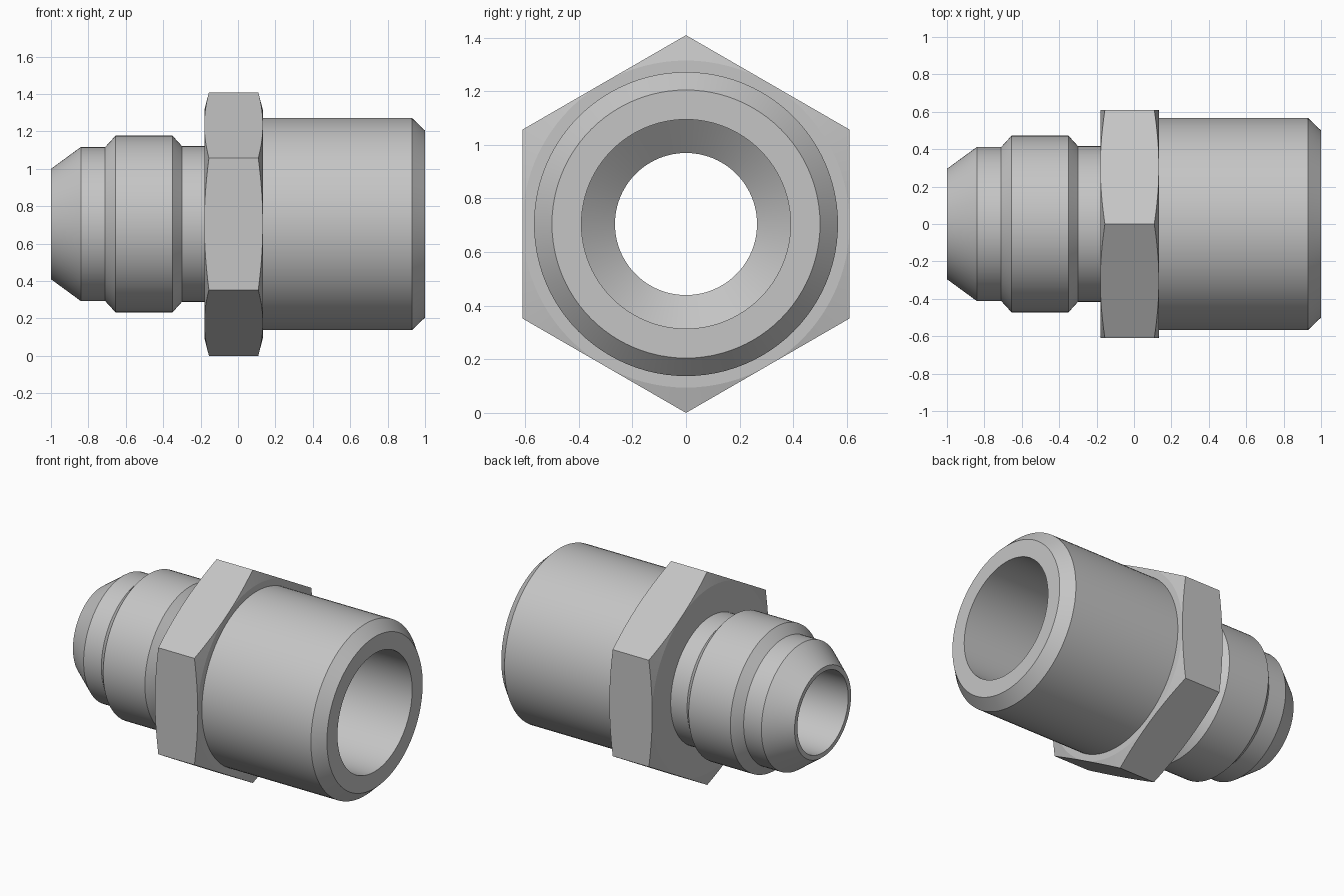
import bpy, bmesh, math

if "Cube" in bpy.data.objects:
    bpy.data.objects.remove(bpy.data.objects["Cube"])

SEGMENTS = 96
FLAT = 0.61                                  # hexagon centre to flat
AXIS_Z = FLAT / math.cos(math.radians(30))   # hexagon rests on a corner

steel = bpy.data.materials.new("steel grey")
steel.diffuse_color = (0.56, 0.56, 0.56, 1)
steel.use_nodes = True
steel.node_tree.nodes["Principled BSDF"].inputs["Base Color"].default_value = steel.diffuse_color


def hex_radius(a):
    """Distance to the hexagon outline, with flats facing +-y."""
    s = math.radians(60)
    return FLAT / math.cos((a + s / 2) % s - s / 2)


def lathe(name, rings):
    """Sweep (x, radius) points around the x axis; a ring may be a function of angle."""
    bm = bmesh.new()
    rows = []
    for ring in rings:
        row = []
        for i in range(SEGMENTS):
            a = 2 * math.pi * i / SEGMENTS
            x, r = ring(a) if callable(ring) else ring
            row.append(bm.verts.new((x, r * math.cos(a), AXIS_Z + r * math.sin(a))))
        rows.append(row)
    for p, q in zip(rows, rows[1:]):
        for i in range(SEGMENTS):
            j = (i + 1) % SEGMENTS
            bm.faces.new((p[i], p[j], q[j], q[i]))
    bm.normal_update()
    mesh = bpy.data.meshes.new(name)
    bm.to_mesh(mesh)
    bm.free()
    mesh.materials.append(steel)
    obj = bpy.data.objects.new(name, mesh)
    bpy.context.collection.objects.link(obj)
    bpy.ops.object.select_all(action='DESELECT')
    obj.select_set(True)
    bpy.context.view_layer.objects.active = obj
    bpy.ops.object.shade_smooth_by_angle(angle=math.radians(10))
    return obj


def hex_edge(x, side):
    """Hexagon outline cut back by a shallow corner chamfer."""
    def ring(a):
        r = hex_radius(a)
        return x + side * (r - FLAT) * 0.26, r
    return ring


# Coned nose, raised band and neck
lathe("coned_nose", [(-1, 0.265), (-1, 0.295), (-0.84, 0.412), (-0.71, 0.412),
                     (-0.655, 0.472), (-0.35, 0.472), (-0.30, 0.417), (-0.18, 0.417)])

# Hexagonal collar with chamfered corners
lathe("hex_collar", [(-0.18, 0.417), (-0.18, FLAT), hex_edge(-0.18, 1),
                     hex_edge(0.133, -1), (0.133, FLAT), (0.133, 0.567)])

# Wide cylindrical end with chamfered rim
lathe("pipe_end", [(0.133, 0.567), (0.93, 0.567), (1, 0.50), (1, 0.39)])

# Stepped through bore with conical shoulder
lathe("bore", [(1, 0.39), (0.10, 0.39), (0.0, 0.265), (-1, 0.265)])
